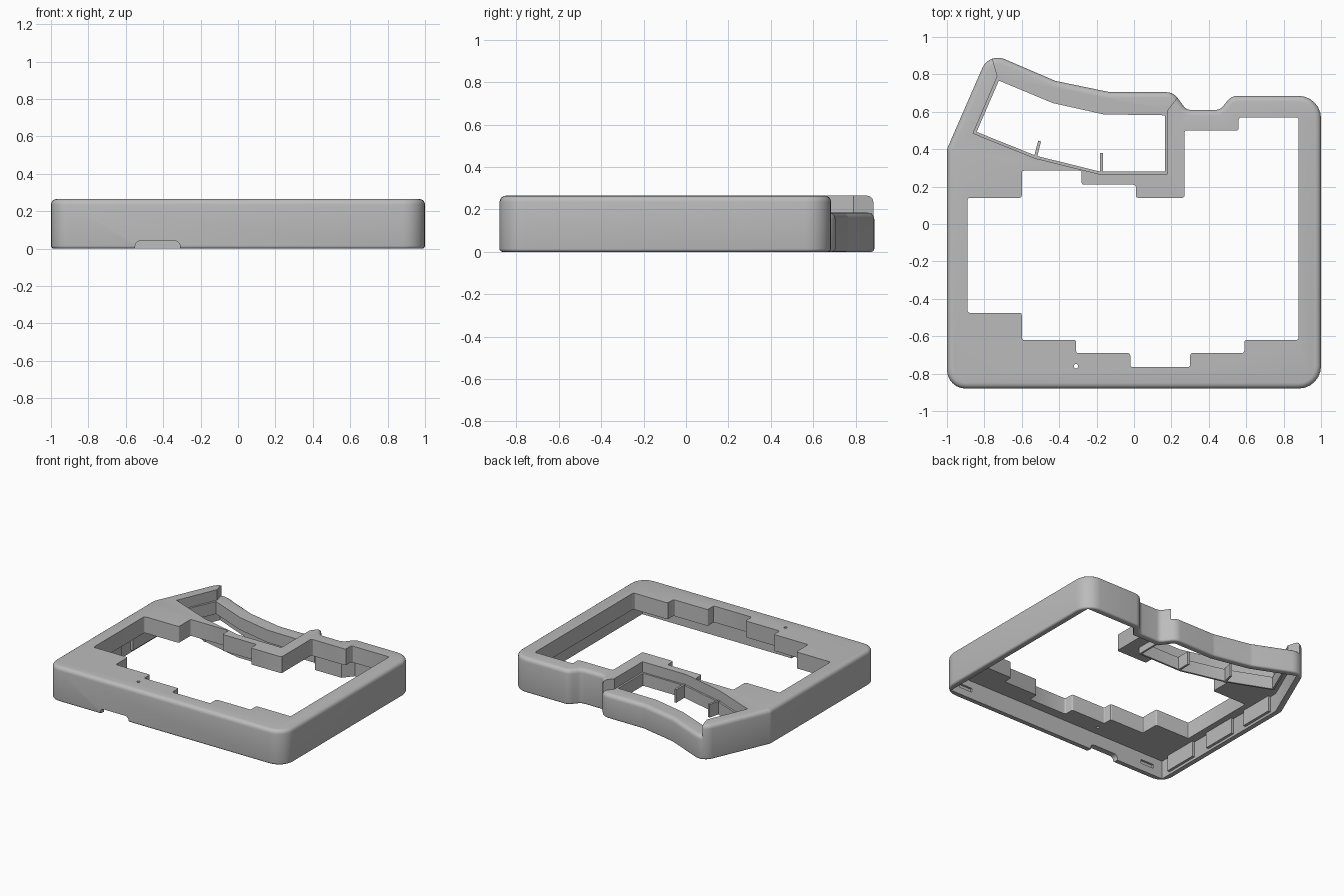
import bpy, bmesh, math
from mathutils import Vector, Matrix

cube = bpy.data.objects.get("Cube")
if cube:
    bpy.data.objects.remove(cube, do_unlink=True)

grey = bpy.data.materials.new("plain grey")
grey.use_nodes = True
COLOUR = (0.5, 0.5, 0.5, 1)
grey.diffuse_color = COLOUR
grey.node_tree.nodes["Principled BSDF"].inputs["Base Color"].default_value = COLOUR

HEIGHT, RIM_HEIGHT, PLATE_BOTTOM, WALL = 0.265, 0.185, 0.14, 0.045


def rounded(corners, steps=6):
    """Turn (x, y, radius) corners into an outline with arcs."""
    out, n = [], len(corners)
    for i, (x, y, r) in enumerate(corners):
        p = Vector((x, y))
        a = (Vector(corners[i - 1][:2]) - p).normalized()
        b = (Vector(corners[(i + 1) % n][:2]) - p).normalized()
        half = a.angle(b) / 2
        if r == 0:
            out.append(p)
            continue
        reach = r / math.tan(half)
        centre = p + (a + b).normalized() * r / math.sin(half)
        start, end = p + a * reach - centre, p + b * reach - centre
        turn = start.angle_signed(end)
        for k in range(steps + 1):
            out.append(centre + Matrix.Rotation(-turn * k / steps, 2) @ start)
    return out


def inset(corners, d):
    """Offset a counter-clockwise polygon inwards with mitred corners."""
    out, n = [], len(corners)
    for i, c in enumerate(corners):
        p = Vector(c[:2])
        u = (p - Vector(corners[i - 1][:2])).normalized()
        v = (Vector(corners[(i + 1) % n][:2]) - p).normalized()
        nu, nv = Vector((-u.y, u.x)), Vector((-v.y, v.x))
        out.append(p + (nu + nv) * d / (1 + nu.dot(nv)))
    return out


def prism(name, outline, z0, z1, top=0, bottom=0):
    """Extrude an outline, optionally rounding its top and bottom edges."""
    bm = bmesh.new()
    face = bm.faces.new([bm.verts.new((p[0], p[1], z0)) for p in outline])
    ext = bmesh.ops.extrude_face_region(bm, geom=[face])
    for v in ext["geom"]:
        if isinstance(v, bmesh.types.BMVert):
            v.co.z = z1
    bmesh.ops.recalc_face_normals(bm, faces=bm.faces)
    for z, size in ((z1, top), (z0, bottom)):
        if size:
            edges = [e for e in bm.edges if all(abs(v.co.z - z) < 1e-5 for v in e.verts)]
            bmesh.ops.bevel(bm, geom=edges, offset=size, segments=4, profile=0.5,
                            affect='EDGES', clamp_overlap=False)
    mesh = bpy.data.meshes.new(name)
    bm.to_mesh(mesh)
    bm.free()
    mesh.materials.append(grey)
    obj = bpy.data.objects.new(name, mesh)
    bpy.context.collection.objects.link(obj)
    return obj


def carve(target, cutter, operation='DIFFERENCE'):
    """Apply a boolean and discard the cutter."""
    bpy.context.view_layer.objects.active = target
    mod = target.modifiers.new("carve", 'BOOLEAN')
    mod.operation, mod.object, mod.solver = operation, cutter, 'EXACT'
    bpy.ops.object.modifier_apply(modifier=mod.name)
    bpy.data.objects.remove(cutter, do_unlink=True)


def box(name, centre, size, angle=0):
    c, s = Vector(centre[:2]), Matrix.Rotation(angle, 2)
    w, d, h = (k / 2 for k in size)
    pts = [c + s @ Vector(p) for p in ((-w, -d), (w, -d), (w, d), (-w, d))]
    return prism(name, pts, centre[2] - h, centre[2] + h)


# Outer silhouette, with a raised wavy corner at the back
body = [(-1, -.88, .1), (1, -.88, .12), (1, .685, .12), (.52, .685, .07),
        (.46, .61, .05), (.28, .61, .05), (.21, .705, .08), (-.13, .705, .1),
        (-.42, .765, .1), (-.775, .917, .09), (-1, .4, .05)]
# Stepped main opening
steps = [(-.89, -.475), (-.6, -.475), (-.6, -.62), (-.31, -.62), (-.31, -.69),
         (-.02, -.69), (-.02, -.765), (.3, -.765), (.3, -.69), (.59, -.69),
         (.59, -.62), (.88, -.62), (.88, .57), (.56, .57), (.56, .5), (.27, .5),
         (.27, .14), (.01, .14), (.01, .21), (-.28, .21), (-.28, .285),
         (-.6, .285), (-.6, .14), (-.89, .14)]
opening = [(x, y, .012) for x, y in steps]
# Side opening, and the larger area where the shell steps down
front_edge = [(-.86, .485), (-.53, .352), (-.19, .268), (.18, .268)]
side_hole = front_edge + [(.18, .595), (-.16, .6), (-.43, .66), (-.73, .785)]
low_area = front_edge + [(.18, .61), (.235, .68), (.26, 1), (-.79, 1), (-.73, .79)]

# Main case: hollow underneath, with a thick top plate
case = prism("case_shell", rounded(body), 0, HEIGHT, .03, .015)
carve(case, prism("cavity", inset(body, WALL), -.1, PLATE_BOTTOM))
carve(case, prism("main_cut", rounded(opening, 3), -.2, 1))
carve(case, prism("low_cut", low_area, -.3, 1))
pin = [(x, y, .0119) for x, y in ((-.322, -.772), (-.298, -.772), (-.298, -.748), (-.322, -.748))]
carve(case, prism("pin_hole", rounded(pin, 4), -.2, 1))

# Cable notch at the bottom of the front wall
notch = prism("notch", rounded([(-.55, -.1, 0), (-.31, -.1, 0), (-.31, .042, .03), (-.55, .042, .03)]), .8, 1)
notch.data.transform(Matrix.Rotation(math.pi / 2, 4, 'X'))
carve(case, notch)

# Latch slots inside the front wall
for x in (-.82, .82):
    carve(case, box("slot", (x, -.835, .07), (.11, .03, .03)))

# Lower rim around the side opening
rim = prism("low_rim", rounded(body), 0, RIM_HEIGHT, .03, .015)
carve(rim, prism("area", low_area, -.2, 1), 'INTERSECT')
carve(rim, prism("rim_cavity", inset(body, WALL), -.1, .09))
carve(rim, prism("side_cut", inset(side_hole, .014), -.3, 1))

# Ribs on the front edge of the side opening
ribs = [box("rib_right", (-.517, .395, .14), (.016, .1, .1), -.25),
        box("rib_left", (-.175, .325, .14), (.016, .11, .1))]

# Stop blocks along the inside of the right wall
blocks = [box(f"wall_block_{i + 1}", (-.947, y, .08), (.024, .27, .12))
          for i, y in enumerate((-.62, -.2, .2))]

bpy.ops.object.select_all(action='DESELECT')
for obj in [case, rim] + ribs + blocks:
    obj.select_set(True)
bpy.context.view_layer.objects.active = case
bpy.ops.object.shade_smooth_by_angle(angle=math.radians(30))
